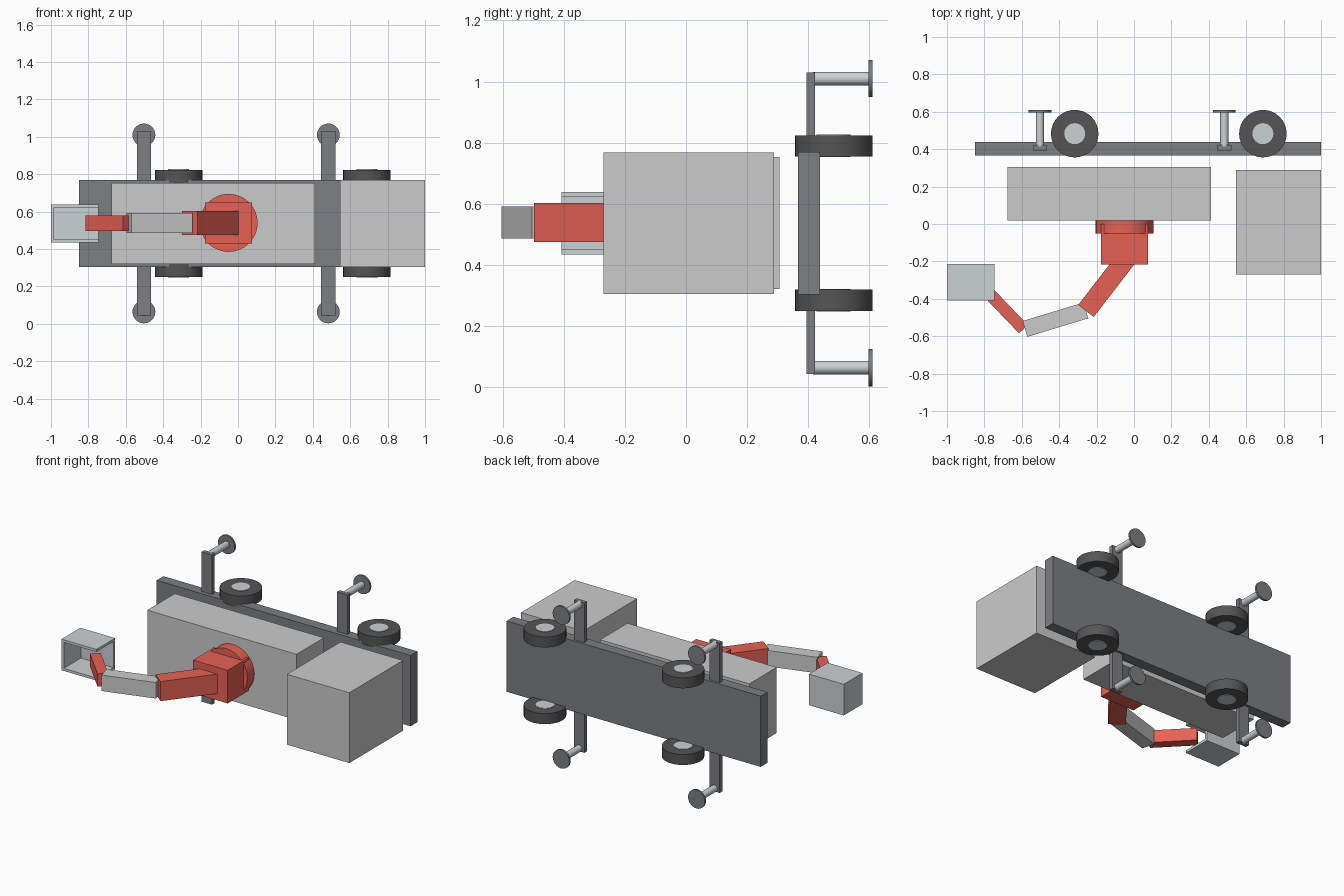
import bpy, math
from mathutils import Vector

if "Cube" in bpy.data.objects:
    bpy.data.objects.remove(bpy.data.objects["Cube"])

ZC = 0.537  # height of the symmetry plane


def material(name, rgb):
    m = bpy.data.materials.new(name)
    m.diffuse_color = (*rgb, 1)
    m.use_nodes = True
    m.node_tree.nodes["Principled BSDF"].inputs["Base Color"].default_value = m.diffuse_color
    return m


RED = material("red_paint", (0.8, 0.12, 0.09))
DARK = material("dark_steel", (0.20, 0.21, 0.23))
RUBBER = material("rubber", (0.09, 0.09, 0.09))
STEEL = material("light_steel", (0.60, 0.64, 0.66))


def finish(name, mat):
    o = bpy.context.object
    o.name = name
    if mat:
        o.data.materials.append(mat)
    return o


def box(name, x, y, z, mat=None):
    bpy.ops.mesh.primitive_cube_add(size=1, location=[sum(r) / 2 for r in (x, y, z)])
    o = finish(name, mat)
    o.scale = [r[1] - r[0] for r in (x, y, z)]
    bpy.ops.object.transform_apply(location=False, rotation=False, scale=True)
    return o


def cylinder(name, a, b, r, mat=None, sides=32):
    a, b = Vector(a), Vector(b)
    bpy.ops.mesh.primitive_cylinder_add(
        vertices=sides, radius=r, depth=(b - a).length, location=(a + b) / 2,
        rotation=(b - a).to_track_quat('Z', 'Y').to_euler())
    o = finish(name, mat)
    bpy.ops.object.shade_smooth_by_angle()
    return o


def boom(name, a, b, width, height, mat=None):
    # square bar between two points in the xy plane
    a, b = Vector(a), Vector(b)
    d = b - a
    c = (a + b) / 2
    bpy.ops.mesh.primitive_cube_add(size=1, location=(c.x, c.y, 0.539),
                                    rotation=(0, 0, math.atan2(d.y, d.x)))
    o = finish(name, mat)
    o.scale = (d.length, width, height)
    return o


# Main bodies
box("chassis", (-0.85, 1.0), (0.367, 0.438), (0.304, 0.770), DARK)
box("equipment_body", (-0.675, 0.412), (0.02, 0.306), (0.321, 0.753))
box("cab", (0.545, 1.0), (-0.27, 0.288), (0.305, 0.768))

# Wheels, mirrored about the centre plane
for x in (-0.317, 0.689):
    for s in (-1, 1):
        z0, z1 = ZC + s * 0.218, ZC + s * 0.287
        cylinder("wheel", (x, 0.483, z0), (x, 0.483, z1), 0.127, RUBBER)
        cylinder("hub", (x, 0.483, z0 - s * 0.002), (x, 0.483, z1 + s * 0.003), 0.056, STEEL)

# Outriggers with legs and feet
for x in (-0.503, 0.483):
    box("outrigger_beam", (x - 0.038, x + 0.038), (0.394, 0.422), (0.044, 1.030), DARK)
    for s in (-1, 1):
        z = ZC + s * 0.473
        cylinder("outrigger_leg", (x, 0.415, z), (x, 0.60, z), 0.022, STEEL, 24)
        cylinder("outrigger_foot", (x, 0.597, z), (x, 0.61, z), 0.061, DARK)

# Turret
cylinder("turret_base", (-0.05, 0.02, 0.54), (-0.05, -0.052, 0.54), 0.155, RED)
box("turret_block", (-0.176, 0.076), (-0.216, 0.0), (0.43, 0.648), RED)

# Boom sections
boom("lower_boom", (-0.04, -0.184), (-0.257, -0.465), 0.105, 0.129, RED)
boom("middle_boom", (-0.257, -0.462), (-0.583, -0.561), 0.088, 0.105)
boom("upper_boom", (-0.591, -0.562), (-0.791, -0.354), 0.065, 0.083, RED)

# Bucket: two plates joined by back and side walls
for z in ((0.434, 0.451), (0.622, 0.639)):
    box("bucket_plate", (-1.0, -0.746), (-0.408, -0.213), z, STEEL)
box("bucket_floor", (-1.0, -0.746), (-0.23, -0.213), (0.451, 0.622), STEEL)
box("bucket_wall", (-1.0, -0.983), (-0.408, -0.23), (0.451, 0.622), STEEL)
